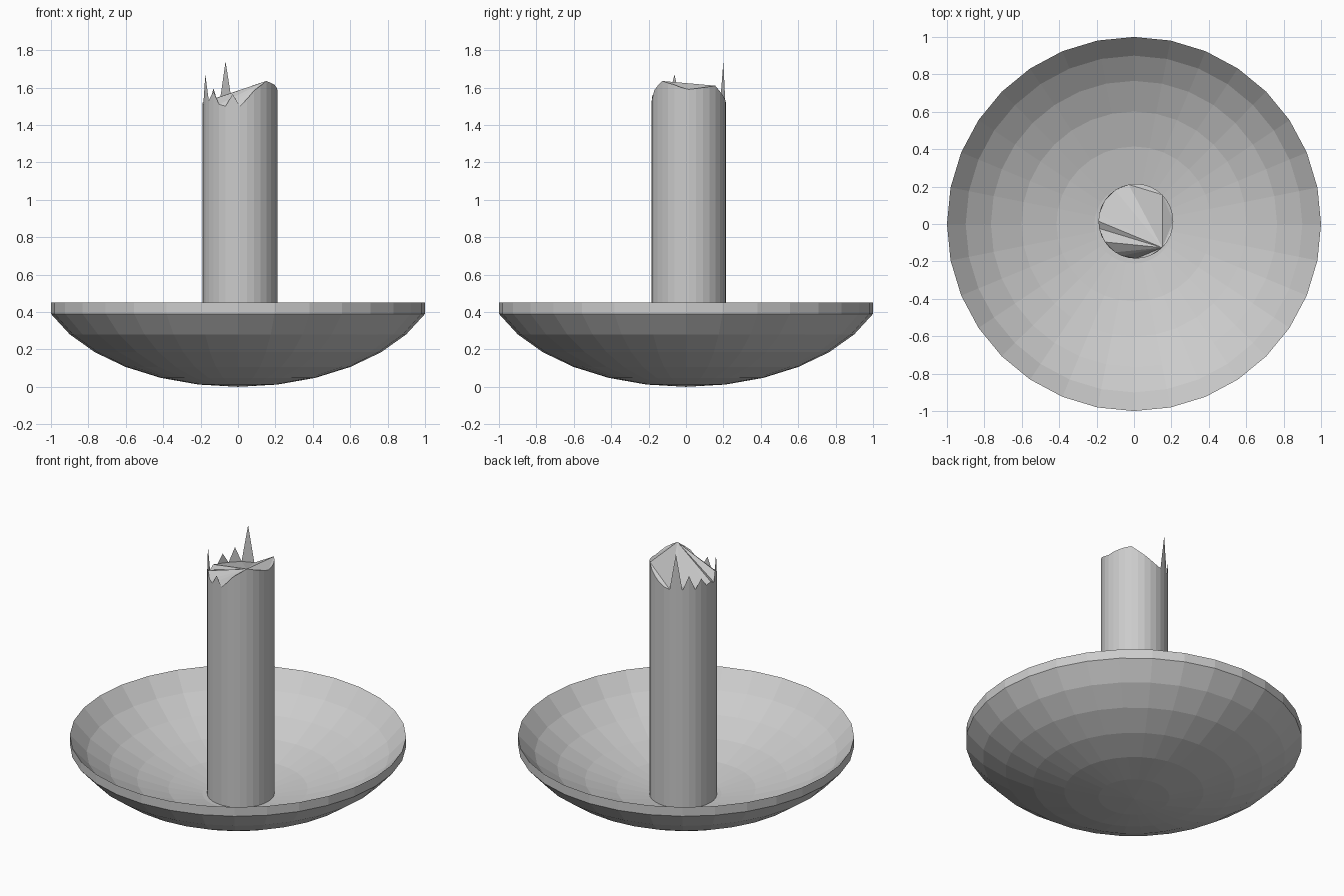
import bpy, bmesh, math

if "Cube" in bpy.data.objects:
    bpy.data.objects.remove(bpy.data.objects["Cube"])

SIDES = 32


def make_object(name, bm):
    bmesh.ops.recalc_face_normals(bm, faces=bm.faces)
    mesh = bpy.data.meshes.new(name)
    bm.to_mesh(mesh)
    bm.free()
    obj = bpy.data.objects.new(name, mesh)
    bpy.context.collection.objects.link(obj)
    return obj


def ring(bm, radius, heights, cx=0.0, cy=0.0):
    step = 2 * math.pi / SIDES
    return [bm.verts.new((cx + radius * math.cos(i * step), cy + radius * math.sin(i * step), z))
            for i, z in enumerate(heights)]


def bridge(bm, a, b):
    for i in range(SIDES):
        j = (i + 1) % SIDES
        bm.faces.new((a[i], a[j], b[j], b[i]))


# Dish: flattened sphere cap with a raised inner copy and a vertical rim
THICK = 0.06
bm = bmesh.new()
limit = math.radians(67.5)
profile = []
for k in range(1, 7):
    a = math.radians(11.25 * k)
    profile.append((math.sin(a) / math.sin(limit), 0.39 * (1 - math.cos(a)) / (1 - math.cos(limit))))
outer = [ring(bm, r, [z] * SIDES) for r, z in profile]
inner = [ring(bm, r, [z + THICK] * SIDES) for r, z in profile]
for shell, z in ((outer, 0.0), (inner, THICK)):
    pole = bm.verts.new((0, 0, z))
    for i in range(SIDES):
        bm.faces.new((pole, shell[0][i], shell[0][(i + 1) % SIDES]))
    for a, b in zip(shell, shell[1:]):
        bridge(bm, a, b)
bridge(bm, outer[-1], inner[-1])
make_object("dish", bm)

# Broken post: jagged top edge, heights listed counter-clockwise from +x
jagged = [1.59, 1.595, 1.60, 1.605, 1.61, 1.58, 1.555, 1.53,
          1.51, 1.50, 1.74, 1.50, 1.595, 1.50, 1.565, 1.51,
          1.52, 1.50, 1.67, 1.53, 1.58, 1.51, 1.50, 1.565,
          1.50, 1.54, 1.585, 1.61, 1.635, 1.625, 1.615, 1.60]
bm = bmesh.new()
low = ring(bm, 0.2, [0.04] * SIDES, 0.01, 0.015)
top = ring(bm, 0.2, jagged, 0.01, 0.015)
bridge(bm, low, top)
bm.faces.new(low)


def fan(indices):
    for i, j in zip(indices[1:], indices[2:]):
        bm.faces.new((top[indices[0]], top[i], top[j]))


# Splintered cap: central fan between low points, then splinters and slopes
corners = [28, 0, 4, 9, 11, 13, 15, 16, 17, 19, 21, 22, 24]
fan([28, 4, 9, 11, 13, 15, 16, 17, 19, 21, 22, 24])
fan([28, 0, 4])
for a, b in zip(corners, corners[1:] + corners[:1]):
    chain = [(a + k) % SIDES for k in range((b - a) % SIDES + 1)]
    if b == 28:
        chain = [chain[-1]] + chain[:-1]
    fan(chain)
make_object("broken_post", bm)
